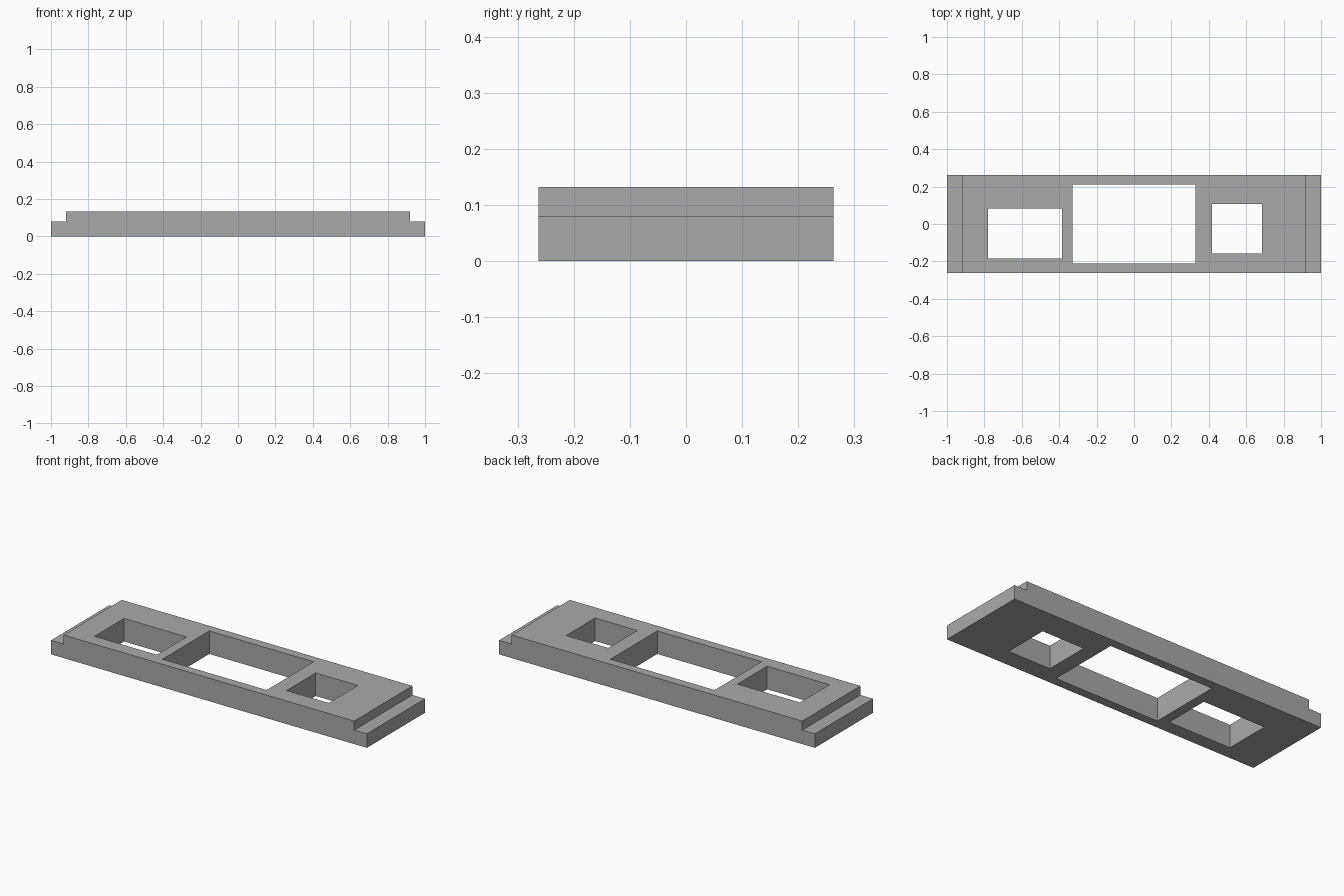
import bpy
import bmesh

if "Cube" in bpy.data.objects:
    bpy.data.objects.remove(bpy.data.objects["Cube"], do_unlink=True)

HALF_LENGTH, HALF_WIDTH = 1.0, 0.263
STEP_X, STEP_Z, TOP_Z = 0.92, 0.08, 0.132

grey = bpy.data.materials.new("plain grey")
grey.use_nodes = True
colour = (0.4, 0.4, 0.4, 1.0)
grey.diffuse_color = colour
grey.node_tree.nodes["Principled BSDF"].inputs["Base Color"].default_value = colour


def prism(name, profile, y0, y1):
    """Extrude an x-z profile along y."""
    bm = bmesh.new()
    face = bm.faces.new([bm.verts.new((x, y0, z)) for x, z in profile])
    extruded = bmesh.ops.extrude_face_region(bm, geom=[face])["geom"]
    verts = [v for v in extruded if isinstance(v, bmesh.types.BMVert)]
    bmesh.ops.translate(bm, verts=verts, vec=(0, y1 - y0, 0))
    bmesh.ops.recalc_face_normals(bm, faces=bm.faces)
    mesh = bpy.data.meshes.new(name)
    bm.to_mesh(mesh)
    bm.free()
    mesh.materials.append(grey)
    obj = bpy.data.objects.new(name, mesh)
    bpy.context.collection.objects.link(obj)
    return obj


# Plate with a lowered ledge at each end
right_side = [(HALF_LENGTH, 0), (HALF_LENGTH, STEP_Z), (STEP_X, STEP_Z), (STEP_X, TOP_Z)]
profile = right_side + [(-x, z) for x, z in reversed(right_side)]
plate = prism("stepped_plate", profile, -HALF_WIDTH, HALF_WIDTH)

# Rectangular through openings: x range, y range
openings = {
    "right_opening": (-0.78, -0.385, -0.184, 0.084),
    "centre_opening": (-0.33, 0.33, -0.212, 0.212),
    "left_opening": (0.418, 0.685, -0.157, 0.106),
}
for name, (x0, x1, y0, y1) in openings.items():
    box = [(x0, -0.1), (x1, -0.1), (x1, 0.3), (x0, 0.3)]
    cutter = prism(name + "_cutter", box, y0, y1)
    cut = plate.modifiers.new(name, 'BOOLEAN')
    cut.operation = 'DIFFERENCE'
    cut.solver = 'EXACT'
    cut.object = cutter

# Apply the cuts, then discard the cutters
bpy.context.view_layer.update()
evaluated = plate.evaluated_get(bpy.context.evaluated_depsgraph_get())
finished = bpy.data.meshes.new_from_object(evaluated)
plate.modifiers.clear()
plate.data = finished
for name in openings:
    bpy.data.objects.remove(bpy.data.objects[name + "_cutter"], do_unlink=True)
